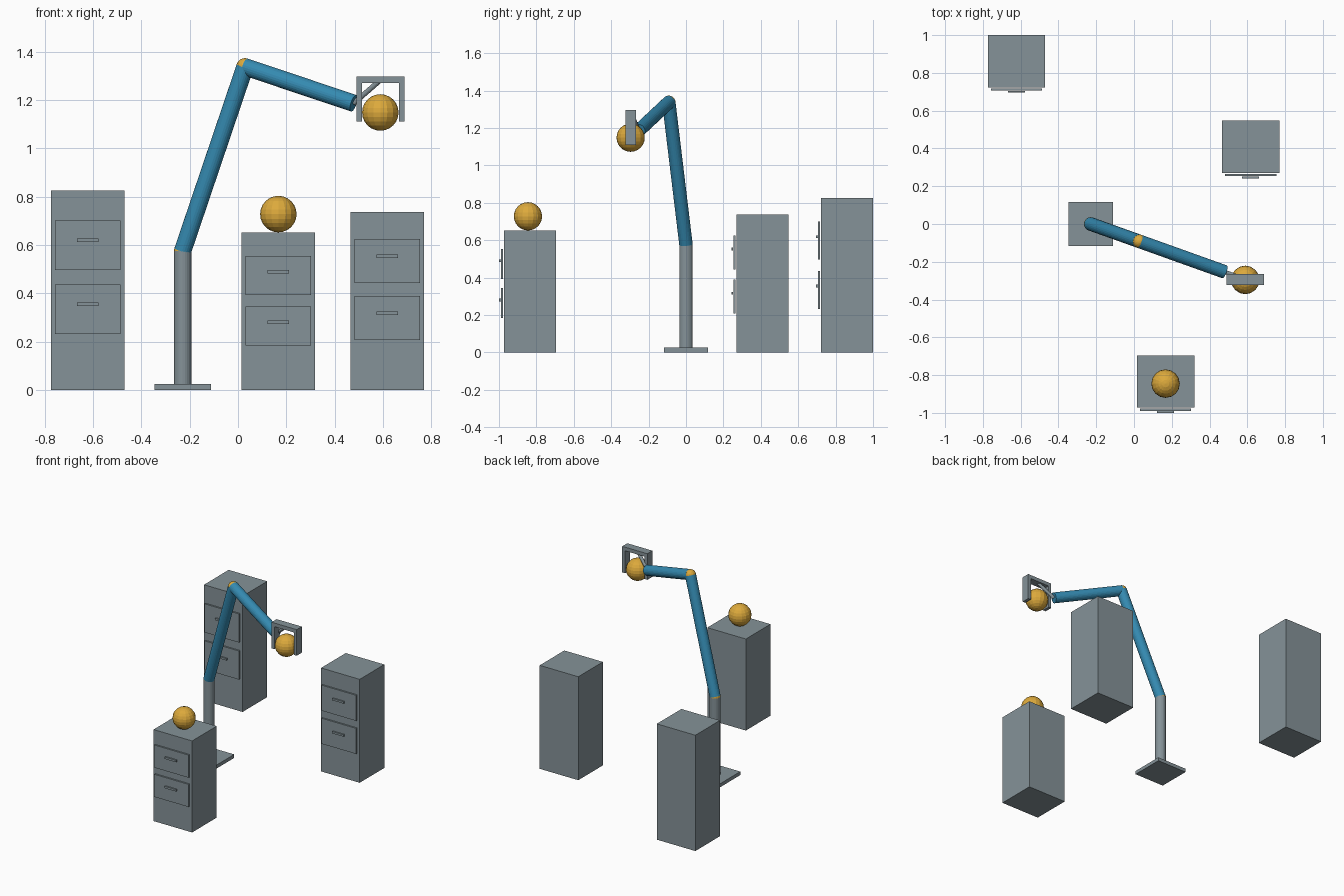
import bpy
from mathutils import Vector

if "Cube" in bpy.data.objects:
    bpy.data.objects.remove(bpy.data.objects["Cube"])


def material(name, rgb):
    m = bpy.data.materials.new(name)
    m.diffuse_color = (*rgb, 1.0)
    m.use_nodes = True
    m.node_tree.nodes["Principled BSDF"].inputs["Base Color"].default_value = m.diffuse_color
    return m


GREY = material("steel grey", (0.235, 0.29, 0.315))
BLUE = material("arm blue", (0.035, 0.255, 0.44))
GOLD = material("ball gold", (0.72, 0.40, 0.045))


def finish(name, mat):
    ob = bpy.context.object
    ob.name = name
    ob.data.materials.append(mat)
    return ob


def box(name, x, y, z, mat=GREY):
    """Box from (min, max) pairs."""
    bpy.ops.mesh.primitive_cube_add(
        size=1, location=[(a + b) / 2 for a, b in (x, y, z)])
    bpy.context.object.scale = [b - a for a, b in (x, y, z)]
    bpy.ops.object.transform_apply(location=False, rotation=False, scale=True)
    return finish(name, mat)


def rod(name, start, end, radius, mat, sides=24):
    """Cylinder between two points."""
    a, b = Vector(start), Vector(end)
    d = b - a
    bpy.ops.mesh.primitive_cylinder_add(
        vertices=sides, radius=radius, depth=d.length, location=(a + b) / 2,
        rotation=d.to_track_quat('Z', 'Y').to_euler())
    return finish(name, mat)


def ball(name, centre, radius, segments=16, rings=12):
    bpy.ops.mesh.primitive_uv_sphere_add(
        segments=segments, ring_count=rings, radius=radius, location=centre)
    return finish(name, GOLD)


def cabinet(name, cx, front, height):
    """Body with two floating drawer fronts and bar handles."""
    box(name + "_body", (cx - 0.152, cx + 0.152), (front, front + 0.277), (0, height))
    for label, k in (("upper", 0.725), ("lower", 0.405)):
        z = k * height
        h = 0.1235 * height
        box(f"{name}_{label}_drawer", (cx - 0.136, cx + 0.136),
            (front - 0.017, front - 0.006), (z - h, z + h))
        hz = z + 0.025 * height
        box(f"{name}_{label}_handle", (cx - 0.045, cx + 0.045),
            (front - 0.028, front - 0.018), (hz - 0.007, hz + 0.007))


# Three cabinets of different heights
cabinet("tall_cabinet", -0.622, 0.723, 0.825)
cabinet("middle_cabinet", 0.618, 0.27, 0.737)
cabinet("short_cabinet", 0.167, -0.972, 0.652)

# Arm stand
shoulder = (-0.229, 0, 0.575)
elbow = (0.029, -0.092, 1.337)
wrist = (0.479, -0.253, 1.186)
palm = (0.59, -0.294, 1.283)
box("base_plate", (-0.346, -0.112), (-0.117, 0.117), (0, 0.025))
rod("post", (-0.229, 0, 0.025), shoulder, 0.036, GREY)

# Jointed arm
ball("shoulder_joint", shoulder, 0.036)
rod("upper_arm", shoulder, elbow, 0.036, BLUE)
ball("elbow_joint", elbow, 0.036)
rod("forearm", elbow, wrist, 0.036, BLUE)
rod("wrist_rod", wrist, palm, 0.011, GREY, 12)

# Gripper with two fingers
grip_y = (-0.323, -0.266)
box("gripper_palm", (0.491, 0.689), grip_y, (1.27, 1.296))
for side, x in (("left", 0.491), ("right", 0.667)):
    box(f"gripper_{side}_finger", (x, x + 0.022), grip_y, (1.11, 1.27))

# Held ball and ball on the short cabinet
ball("held_ball", (0.589, -0.296, 1.148), 0.0755)
ball("cabinet_ball", (0.167, -0.845, 0.7275), 0.0755)
